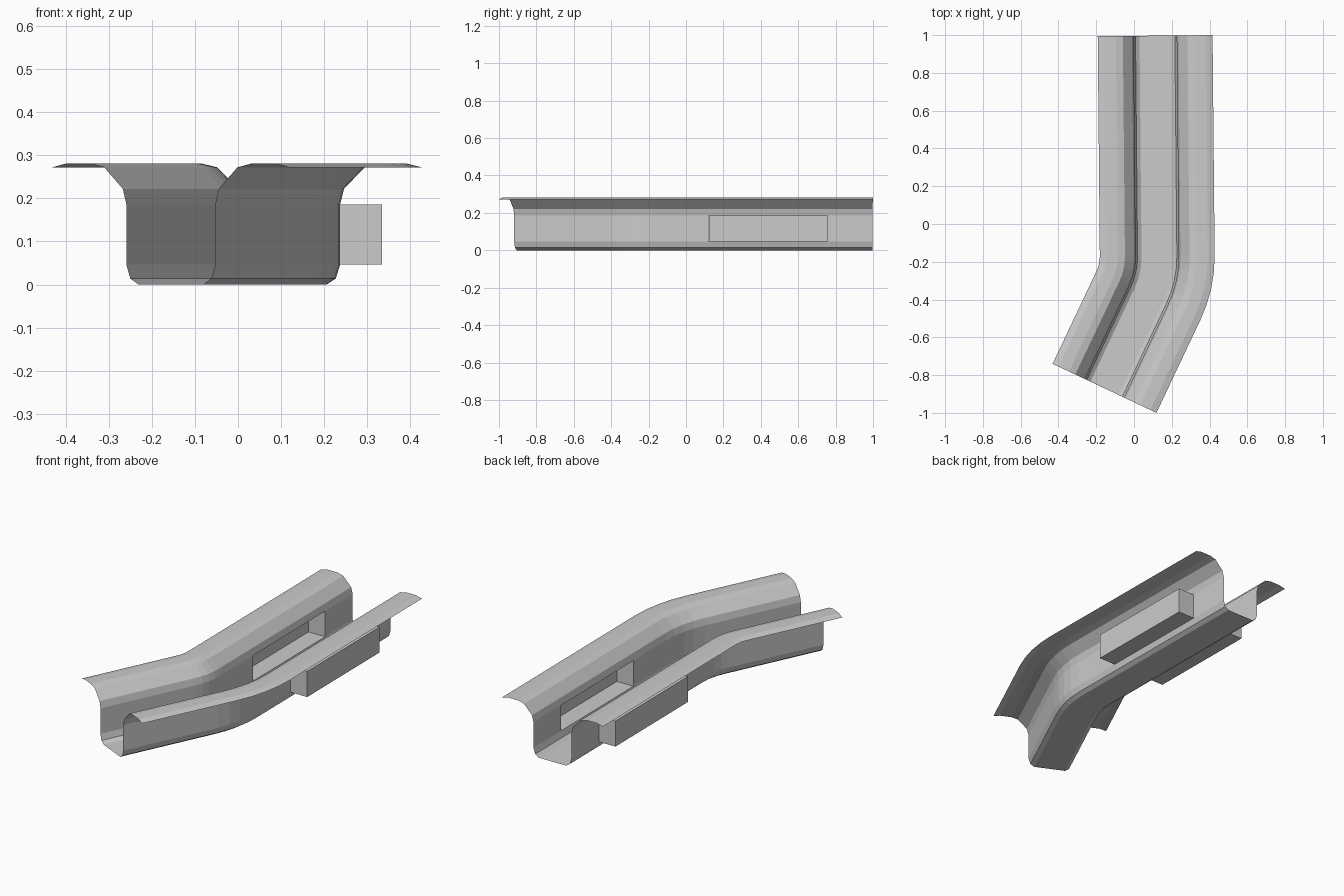
import bpy, bmesh
from mathutils import Vector

if "Cube" in bpy.data.objects:
    bpy.data.objects.remove(bpy.data.objects["Cube"])

# Half cross-section of the open channel: (offset from centre line, height)
half = [(0.083, 0), (0.104, 0.014), (0.114, 0.046), (0.114, 0.186), (0.123, 0.222),
        (0.171, 0.272), (0.208, 0.281), (0.268, 0.281), (0.304, 0.272)]
profile = [(-s, z) for s, z in reversed(half)] + half

# Centre line: long straight, soft bend, short straight
back = Vector((0.112, 0.997))
corner = Vector((0.124, -0.278))
front = Vector((-0.156, -0.870))
d0 = (corner - back).normalized()
d1 = (front - corner).normalized()


def on_back(y):
    return back.lerp(corner, (back.y - y) / (back.y - corner.y))


path = [(back, d0), (on_back(0.755), d0), (on_back(0.12), d0)]
a, b = corner - d0 * 0.11, corner + d1 * 0.11
for i in range(5):
    t = i / 4
    p = a * (1 - t) ** 2 + corner * 2 * t * (1 - t) + b * t * t
    path.append((p, d0.lerp(d1, t).normalized()))
path.append((front, d1))

# Sweep the profile into a thin sheet
bm = bmesh.new()
rings = []
for p, d in path:
    side = Vector((-d.y, d.x))
    rings.append([bm.verts.new((p.x + side.x * s, p.y + side.y * s, z)) for s, z in profile])
pockets = []
n = len(profile)
wall_quads = (n // 2 - 4, n // 2 + 2)
for r in range(len(rings) - 1):
    for k in range(n - 1):
        f = bm.faces.new((rings[r][k], rings[r][k + 1], rings[r + 1][k + 1], rings[r + 1][k]))
        if r == 1 and k in wall_quads:
            pockets.append((f, -1 if k < n // 2 else 1))

# Pull one wall panel on each side outward into a rectangular pocket
side0 = Vector((-d0.y, d0.x, 0))
for f, sign in pockets:
    out = bmesh.ops.extrude_discrete_faces(bm, faces=[f])["faces"][0]
    bmesh.ops.translate(bm, vec=side0 * sign * 0.1, verts=out.verts)

bmesh.ops.recalc_face_normals(bm, faces=bm.faces)
mesh = bpy.data.meshes.new("bent_channel")
bm.to_mesh(mesh)
bm.free()
bpy.context.collection.objects.link(bpy.data.objects.new("bent_channel", mesh))
